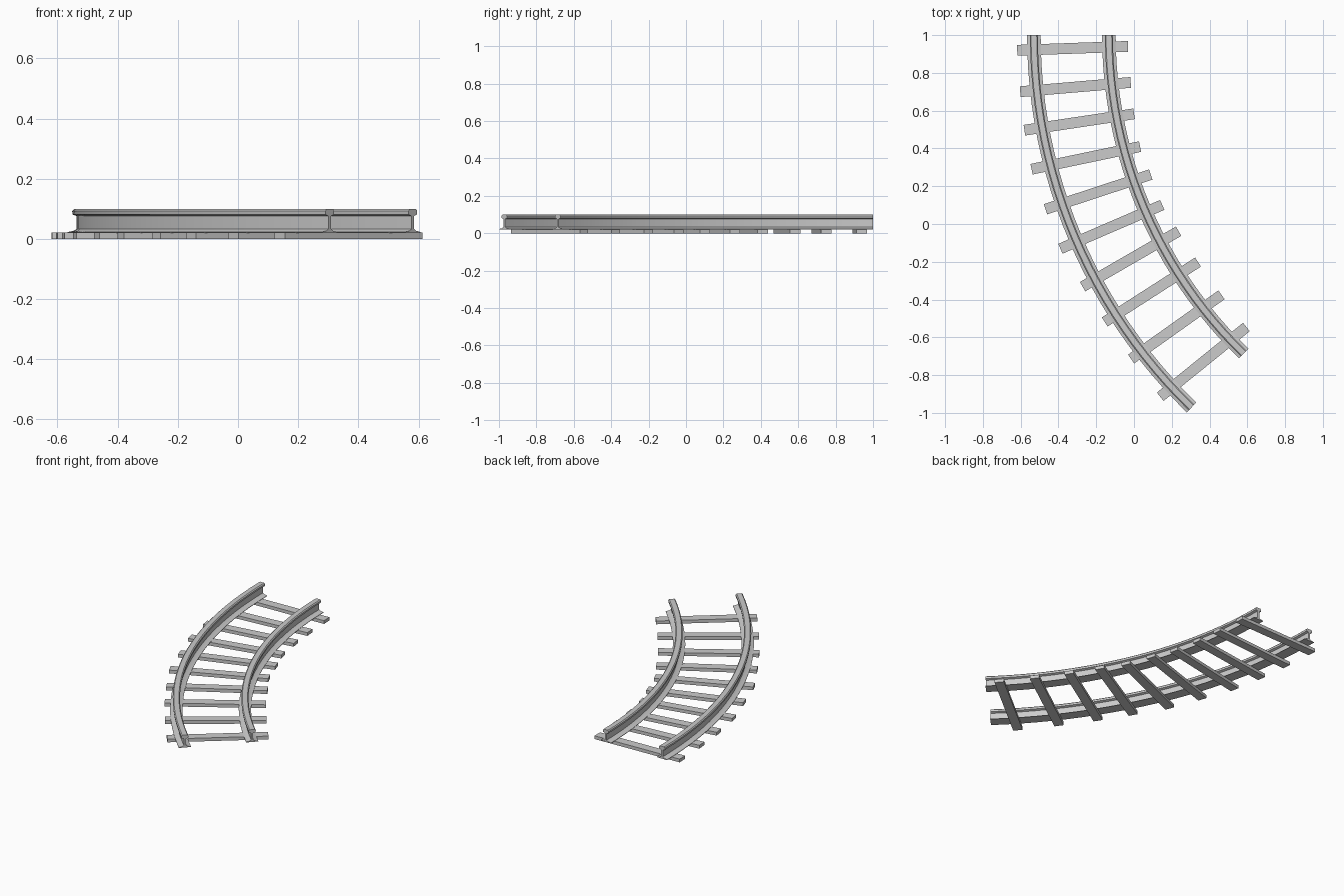
import bpy, bmesh, math

if "Cube" in bpy.data.objects:
    bpy.data.objects.remove(bpy.data.objects["Cube"])

CX, CY = 2.215, 1.0          # centre of the curve
TURN = math.radians(45.9)
SEGMENTS = 24

# half cross-section of the rail: (sideways, height), bottom to top
HALF = [(0.036, 0.020), (0.036, 0.023), (0.016, 0.027), (0.006, 0.033),
        (0.006, 0.076), (0.020, 0.081), (0.021, 0.093), (0.015, 0.099)]
PROFILE = HALF + [(-x, z) for x, z in reversed(HALF)]


def add_object(name, bm):
    bmesh.ops.recalc_face_normals(bm, faces=bm.faces)
    mesh = bpy.data.meshes.new(name)
    bm.to_mesh(mesh)
    bm.free()
    obj = bpy.data.objects.new(name, mesh)
    bpy.context.collection.objects.link(obj)
    return obj


def rail(name, radius):
    bm = bmesh.new()
    rings = []
    for i in range(SEGMENTS + 1):
        a = TURN * i / SEGMENTS
        rings.append([bm.verts.new((CX - (radius + x) * math.cos(a),
                                    CY - (radius + x) * math.sin(a), z))
                      for x, z in PROFILE])
    n = len(PROFILE)
    for r, s in zip(rings, rings[1:]):
        for j in range(n):
            k = (j + 1) % n
            bm.faces.new((r[j], r[k], s[k], s[j]))
    bm.faces.new(rings[0])
    bm.faces.new(rings[-1])
    obj = add_object(name, bm)
    bpy.ops.object.select_all(action='DESELECT')
    obj.select_set(True)
    bpy.context.view_layer.objects.active = obj
    bpy.ops.object.shade_smooth_by_angle(angle=math.radians(20))


# two rails swept along concentric arcs
rail("outer_rail", 2.745)
rail("inner_rail", 2.348)

# sleepers: centre x, centre y, angle in degrees
SLEEPERS = [(-0.325, 0.93, 2), (-0.31, 0.725, 4.8), (-0.29, 0.54, 8.5),
            (-0.255, 0.35, 11.8), (-0.19, 0.17, 18.2), (-0.12, -0.015, 23.3),
            (-0.018, -0.185, 30), (0.092, -0.36, 32.7), (0.224, -0.545, 35.4),
            (0.367, -0.73, 39)]
for i, (x, y, angle) in enumerate(SLEEPERS):
    bm = bmesh.new()
    bmesh.ops.create_cube(bm, size=1)
    bmesh.ops.scale(bm, vec=(0.587, 0.057, 0.021), verts=bm.verts)
    obj = add_object(f"sleeper_{i + 1}", bm)
    obj.location = (x, y, 0.0105)
    obj.rotation_euler.z = math.radians(angle)
